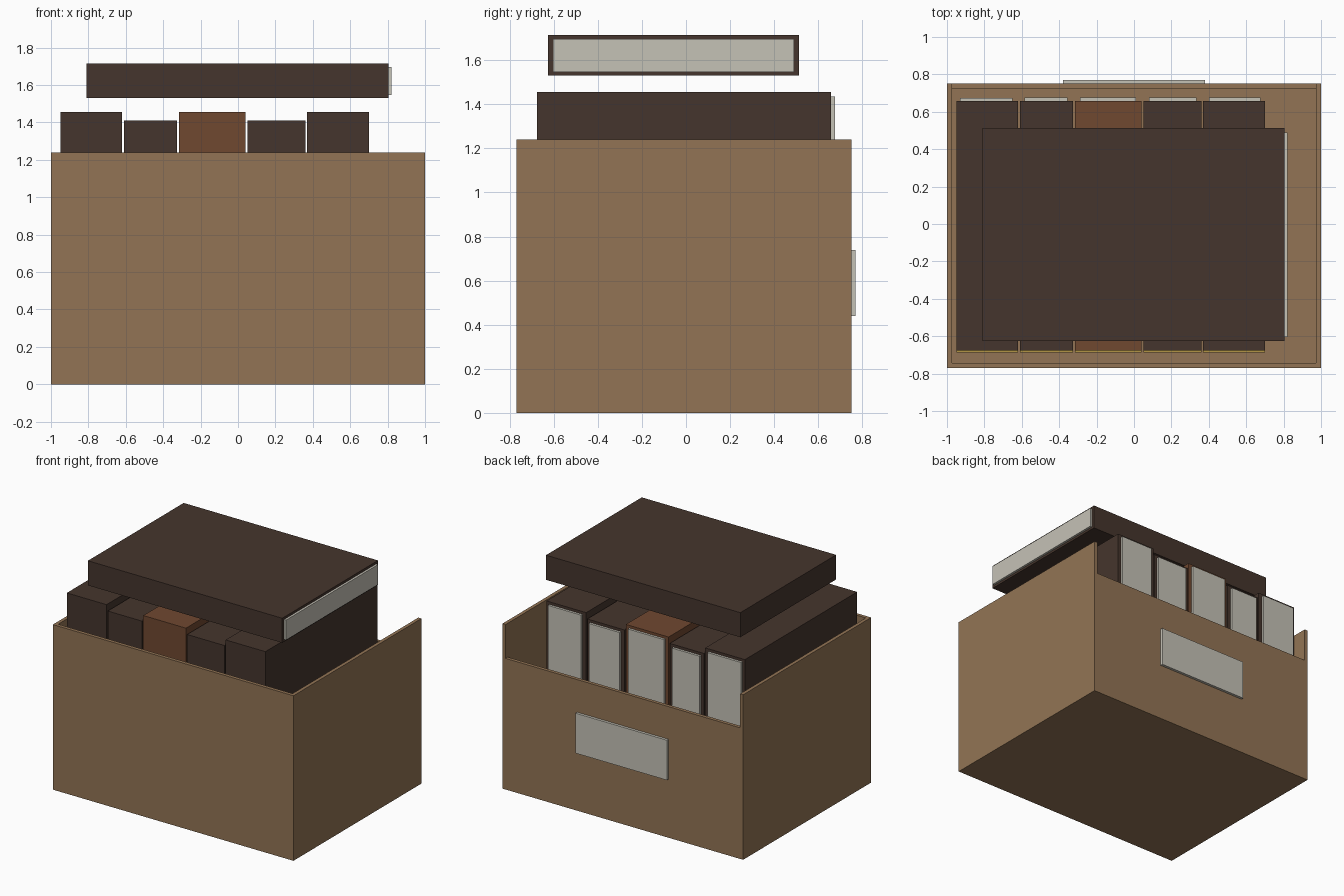
import bpy

if "Cube" in bpy.data.objects:
    bpy.data.objects.remove(bpy.data.objects["Cube"])


def material(name, rgb):
    m = bpy.data.materials.new(name)
    m.diffuse_color = (*rgb, 1.0)
    m.use_nodes = True
    m.node_tree.nodes["Principled BSDF"].inputs["Base Color"].default_value = m.diffuse_color
    return m


CARD = material("cardboard", (0.29, 0.175, 0.09))
DARK = material("dark_leather", (0.06, 0.036, 0.026))
RUST = material("rust_leather", (0.16, 0.065, 0.03))
PAPER = material("paper", (0.56, 0.54, 0.47))
GOLD = material("gold", (0.45, 0.30, 0.06))


def box(name, x, y, z, mat):
    """Axis-aligned box from (min, max) pairs."""
    bpy.ops.mesh.primitive_cube_add(size=1)
    ob = bpy.context.object
    ob.name = name
    ob.location = [(a + b) / 2 for a, b in (x, y, z)]
    ob.scale = [b - a for a, b in (x, y, z)]
    bpy.ops.object.transform_apply(location=True, rotation=False, scale=True)
    ob.data.materials.append(mat)
    return ob


# Open carton: tall front and sides, lower back wall
T = 0.026
F, B, H = -0.77, 0.75, 1.24
box("carton_floor", (-1, 1), (F, B), (0, T), CARD)
box("carton_left_wall", (-1, -1 + T), (F, B), (T, H), CARD)
box("carton_right_wall", (1 - T, 1), (F, B), (T, H), CARD)
box("carton_front_wall", (-1 + T, 1 - T), (F, F + T), (T, H), CARD)
box("carton_back_wall", (-1 + T, 1 - T), (B - T, B), (T, 0.985), CARD)
box("carton_label", (-0.38, 0.38), (B, 0.77), (0.44, 0.74), PAPER)

# Row of upright ledgers: x range, top height, cover, page x range
ledgers = [
    ((-0.95, -0.62), 1.455, DARK, (-0.93, -0.65)),
    ((-0.61, -0.325), 1.41, DARK, (-0.585, -0.355)),
    ((-0.315, 0.04), 1.455, RUST, (-0.29, 0.01)),
    ((0.05, 0.36), 1.41, DARK, (0.08, 0.335)),
    ((0.37, 0.70), 1.455, DARK, (0.40, 0.675)),
]
for i, (x, top, mat, px) in enumerate(ledgers, 1):
    box(f"ledger_{i}_cover", x, (-0.675, 0.657), (T + 0.01, top), mat)
    box(f"ledger_{i}_pages", px, (0.64, 0.675), (T + 0.03, top - 0.02), PAPER)
    # Gilt bands across the spine
    for j, z in enumerate((0.3, 1.05), 1):
        box(f"ledger_{i}_spine_band_{j}", x, (-0.688, -0.67), (z, z + 0.04), GOLD)

# Ledger lying flat on top
box("flat_ledger_cover", (-0.81, 0.805), (-0.625, 0.512), (1.53, 1.715), DARK)
box("flat_ledger_pages", (0.79, 0.822), (-0.603, 0.49), (1.547, 1.697), PAPER)
